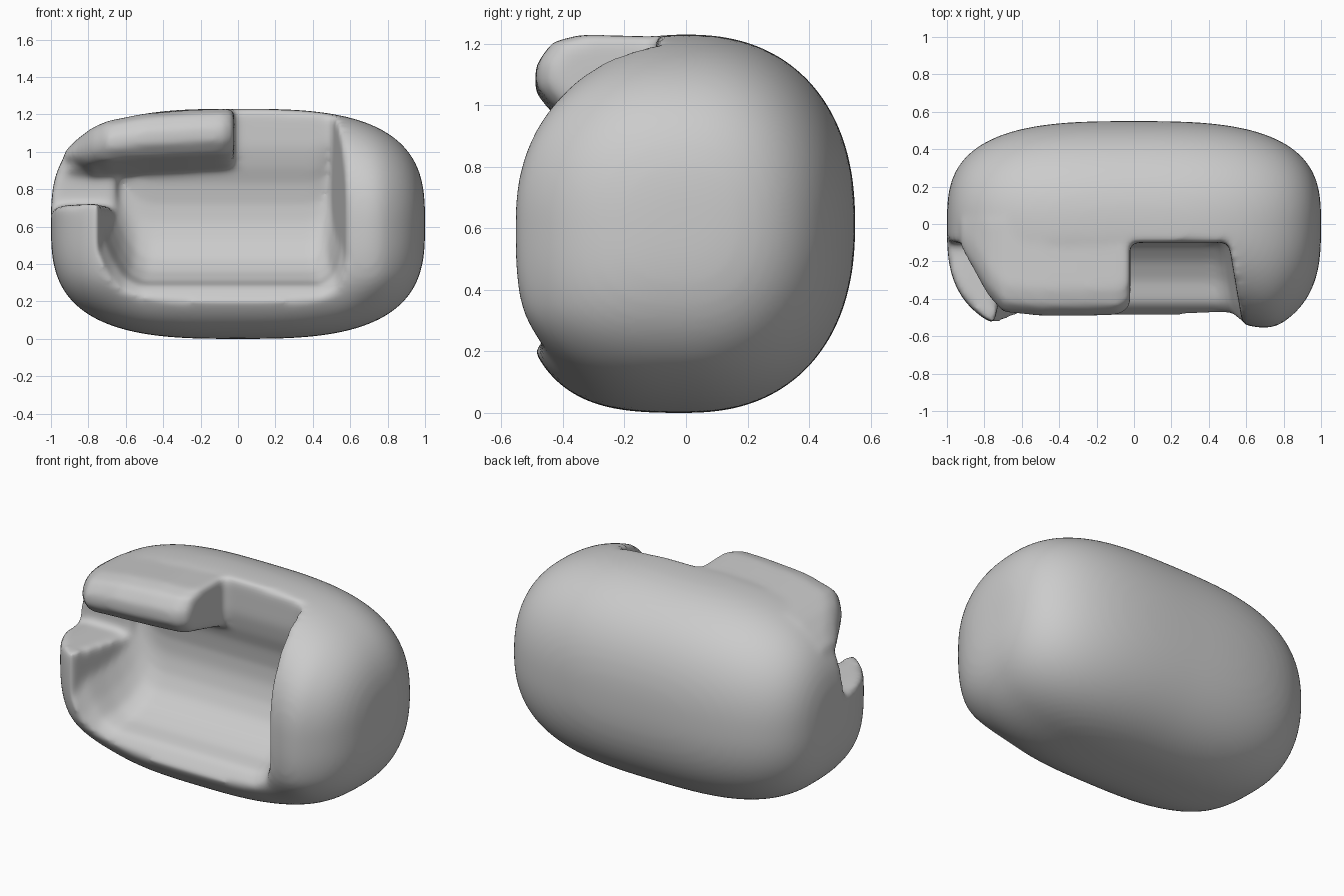
import bpy, bmesh
from mathutils import Vector

if "Cube" in bpy.data.objects:
    bpy.data.objects.remove(bpy.data.objects["Cube"])


def make_object(name, bm, helper=False):
    bm.normal_update()
    bmesh.ops.recalc_face_normals(bm, faces=bm.faces)
    if bm.calc_volume(signed=True) < 0:
        bmesh.ops.reverse_faces(bm, faces=bm.faces)
    mesh = bpy.data.meshes.new(name)
    bm.to_mesh(mesh)
    bm.free()
    ob = bpy.data.objects.new(name, mesh)
    bpy.context.collection.objects.link(ob)
    if helper:
        ob.hide_render = True
        ob.hide_viewport = True
    return ob


def loft(name, rings):
    """Closed solid through a list of equal-length point rings."""
    bm = bmesh.new()
    vs = [[bm.verts.new(p) for p in r] for r in rings]
    n = len(vs[0])
    for a, b in zip(vs, vs[1:]):
        for i in range(n):
            j = (i + 1) % n
            bm.faces.new((a[i], a[j], b[j], b[i]))
    bm.faces.new(vs[0][::-1])
    bm.faces.new(vs[-1])
    bm.normal_update()
    bmesh.ops.triangulate(bm, faces=bm.faces)
    return make_object(name, bm, True)


def smoothstep(a, b, t):
    t = min(1, max(0, (t - a) / (b - a)))
    return t * t * (3 - 2 * t)


# Pod body: superellipsoid, squarer at the lower front, with bulging front side arms
bm = bmesh.new()
bmesh.ops.create_icosphere(bm, subdivisions=6, radius=1)
for v in bm.verts:
    d = v.co
    n = 3.1 if d.y < 0 and d.z < 0 else 2.3
    f = (abs(d.x) ** 3 + (abs(d.y) ** n + abs(d.z) ** n) ** (3 / n)) ** (1 / 3)
    p = d / f
    x, y, z = p.x, p.y * 0.55, p.z * 0.615 + 0.615
    if y < 0:
        y *= 1 + (0.21 if x > 0 else 0.17) * smoothstep(0.48, 0.8, abs(x)) * smoothstep(0.0, 0.35, z)
    v.co = Vector((x, y, z))
body = make_object("pod_body", bm)

# Cavity, open to the front and the top, narrowing towards the back
profile = [(-0.8, 0.17), (-0.5, 0.19), (-0.43, 0.28), (-0.4, 0.29), (-0.3, 0.31), (-0.2, 0.36),
           (-0.12, 0.43), (-0.07, 0.52), (-0.04, 0.62), (-0.035, 0.72), (-0.05, 0.83),
           (-0.08, 0.92), (-0.1, 1.02), (-0.1, 1.4), (-0.8, 1.4)]
rings = []
for x, zb in [(-0.73, 0.55), (-0.67, 0.42), (-0.61, 0.33), (-0.53, 0.29), (0.45, 0.29), (0.52, 0.34), (0.565, 0.5)]:
    rings.append([(x * (1 - 0.3 * (y + 0.45)), y,
                   zb + (z - 0.29) * (1.4 - zb) / 1.11) for y, z in profile])
cavity = loft("cavity_cutter", rings)

# Side slot on the left, above the lower arm
slot = loft("side_slot_cutter", [
    [(x, -0.8, zf), (x, -0.1, zf - 0.02), (x, -0.1, 1.41), (x, -0.8, 1.41)]
    for x, zf in [(-1.2, 0.67), (-0.92, 0.73), (-0.72, 0.73), (-0.3, 0.6)]])

# Overhanging flap at the upper left
rings = []
for x, front, top, low in [(-0.93, -0.12, 1.0, 0.96), (-0.86, -0.24, 1.07, 0.94), (-0.78, -0.38, 1.13, 0.94),
                           (-0.7, -0.47, 1.165, 0.95), (-0.5, -0.49, 1.205, 0.97),
                           (-0.25, -0.49, 1.225, 0.98), (-0.08, -0.485, 1.23, 0.99), (-0.02, -0.44, 1.23, 1.0)]:
    back = 0.02
    h = top - low
    rings.append([(x, back, low - 0.1), (x, -0.1, low - 0.08),
                  (x, front + 0.06, low), (x, front, low + 0.3 * h),
                  (x, front, low + 0.6 * h), (x, front + 0.05, top - 0.1 * h),
                  (x, min(front + 0.14, -0.05), top), (x, back, top - 0.01)])
flap = loft("upper_flap", rings)

# Carve, add the flap, then fuse and soften every lip
for tool, op in [(cavity, 'DIFFERENCE'), (slot, 'DIFFERENCE'), (flap, 'UNION')]:
    m = body.modifiers.new(tool.name, 'BOOLEAN')
    m.operation = op
    m.solver = 'EXACT'
    m.object = tool
r = body.modifiers.new("fuse", 'REMESH')
r.mode = 'VOXEL'
r.voxel_size = 0.018
r.use_smooth_shade = True
s = body.modifiers.new("soften", 'SMOOTH')
s.factor = 0.5
s.iterations = 14
